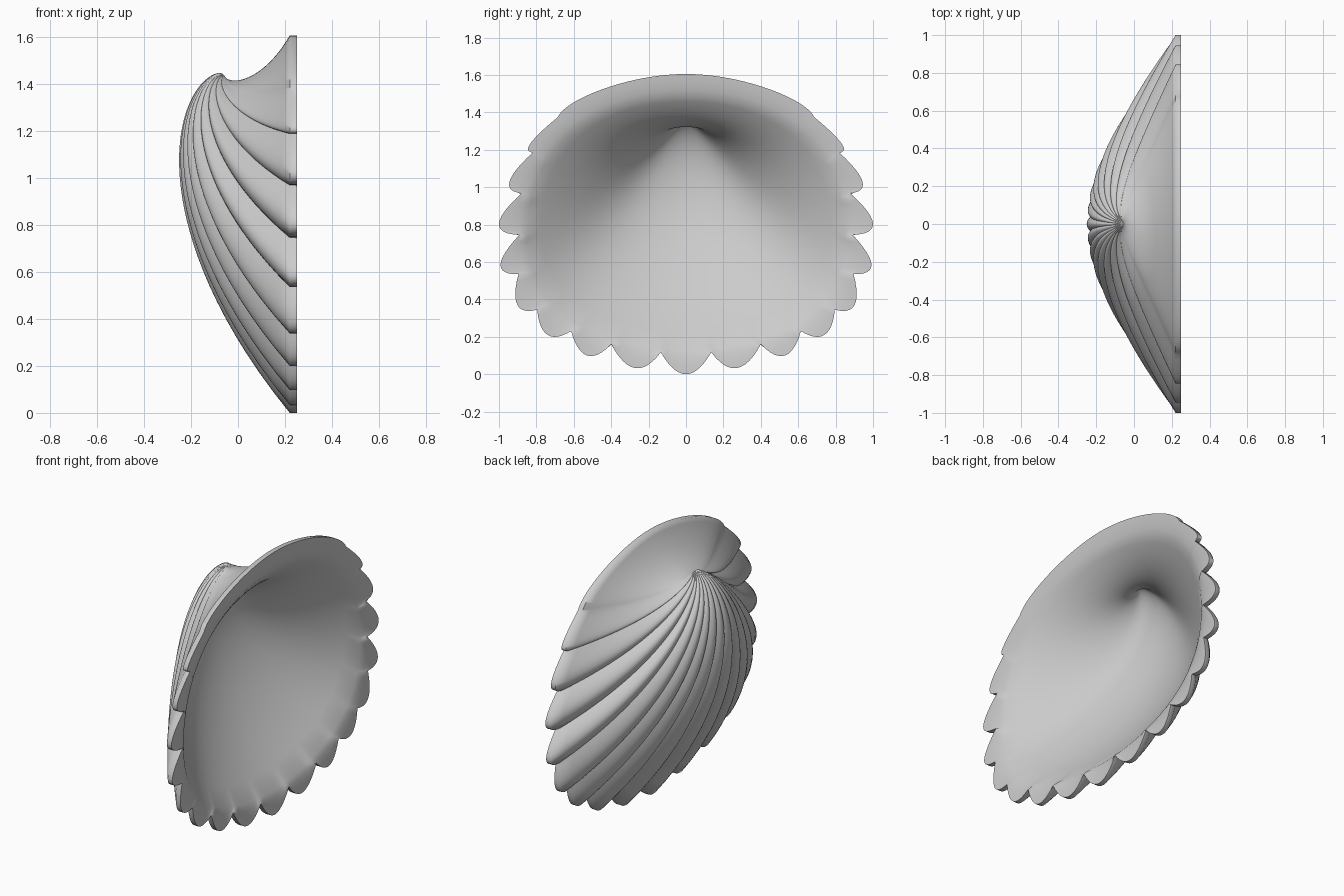
import bpy, bmesh, math

if "Cube" in bpy.data.objects:
    bpy.data.objects.remove(bpy.data.objects["Cube"])

# Rim outline (y, z) for the right half: grooves between ribs, and rib crests
NOTCH = [(.134, .117), (.397, .16), (.61, .23), (.79, .345), (.89, .535),
         (.885, .745), (.872, .968), (.812, 1.187), (.68, 1.375)]
CREST = [(.27, .033), (.525, .1), (.735, .21), (.895, .37),
         (.985, .585), (.993, .805), (.937, 1.03), (.825, 1.235)]
N = 12          # samples per rib
OUT_POLE, OUT_TWIST = (-.055, 1.435), .54   # outer spiral centre and tightness
IN_POLE, IN_TWIST = (-.03, 1.345), .55      # inner spiral


def bezier(pts, t):
    while len(pts) > 1:
        pts = [tuple(a + (b - a) * t for a, b in zip(p, q)) for p, q in zip(pts, pts[1:])]
    return pts[0]


def lobe(a, tip, b, start=0.0):
    c = tuple(2 * t - (p + q) / 2 for p, t, q in zip(a, tip, b))
    return [bezier([a, c, b], i / N) for i in range(int(N * start), N)]


# Scalloped outline: centre rib, side ribs, smooth top edge, mirrored
first = NOTCH[0]
half = lobe((-first[0], first[1]), (0, 0), first, .5)
for a, tip, b in zip(NOTCH, CREST, NOTCH[1:]):
    half += lobe(a, tip, b)
top = [NOTCH[-1], (.64, 1.47), (.3, 1.605), (0, 1.605)]
half += [bezier(top, i / 24) for i in range(25)]
outline = half + [(-y, z) for y, z in half[-2:0:-1]]
width = max(y for y, z in outline)
low = min(z for y, z in outline)
outline = [(y / width, z - low) for y, z in outline]

# Smooth inner outline: averaged and shrunk
inner = outline
count = len(outline)
for _ in range(6):
    inner = [tuple(sum(inner[(i + d) % count][k] for d in range(-6, 7)) / 13
                   for k in (0, 1)) for i in range(count)]
inner = [(y * .895, .81 + (z - .81) * .895) for y, z in inner]


def spiral_ring(loop, x, pole, twist, s):
    """Shrink a planar loop towards the pole while turning it (logarithmic growth)."""
    a = twist * math.log(1 / s)
    ca, sa = math.cos(a), math.sin(a)
    dx = x - pole[0]
    return [(pole[0] + s * (dx * ca + (z - pole[1]) * sa), y * s,
             pole[1] + s * (-dx * sa + (z - pole[1]) * ca)) for y, z in loop]


# Ribbed outside, from beak to rim, then the short straight rim
rings = [spiral_ring(outline, .22, OUT_POLE, OUT_TWIST, .012 ** (1 - i / 64))
         for i in range(65)]
rings.append([(.25, y, z) for y, z in outline])
# Rounded lip between scalloped edge and smooth inside
for t in (.35, .7):
    rings.append([(.25 - .022 * t * t, y + (v - y) * t, z + (w - z) * t)
                  for (y, z), (v, w) in zip(outline, inner)])
# Smooth inside, from rim to the deep end
rings += [spiral_ring(inner, .228, IN_POLE, IN_TWIST, .012 ** (i / 48)) for i in range(49)]

# Skin the rings and close both tips
bm = bmesh.new()
rows = [[bm.verts.new(p) for p in r] for r in rings]
for r, q in zip(rows, rows[1:]):
    for i in range(count):
        j = (i + 1) % count
        bm.faces.new((r[i], r[j], q[j], q[i]))
bm.faces.new(rows[0])
bm.faces.new(rows[-1])
bmesh.ops.recalc_face_normals(bm, faces=bm.faces)
mesh = bpy.data.meshes.new("scallop_shell")
bm.to_mesh(mesh)
bm.free()
shell = bpy.data.objects.new("scallop_shell", mesh)
bpy.context.collection.objects.link(shell)
bpy.context.view_layer.objects.active = shell
shell.select_set(True)
bpy.ops.object.shade_smooth_by_angle(angle=math.radians(60))
